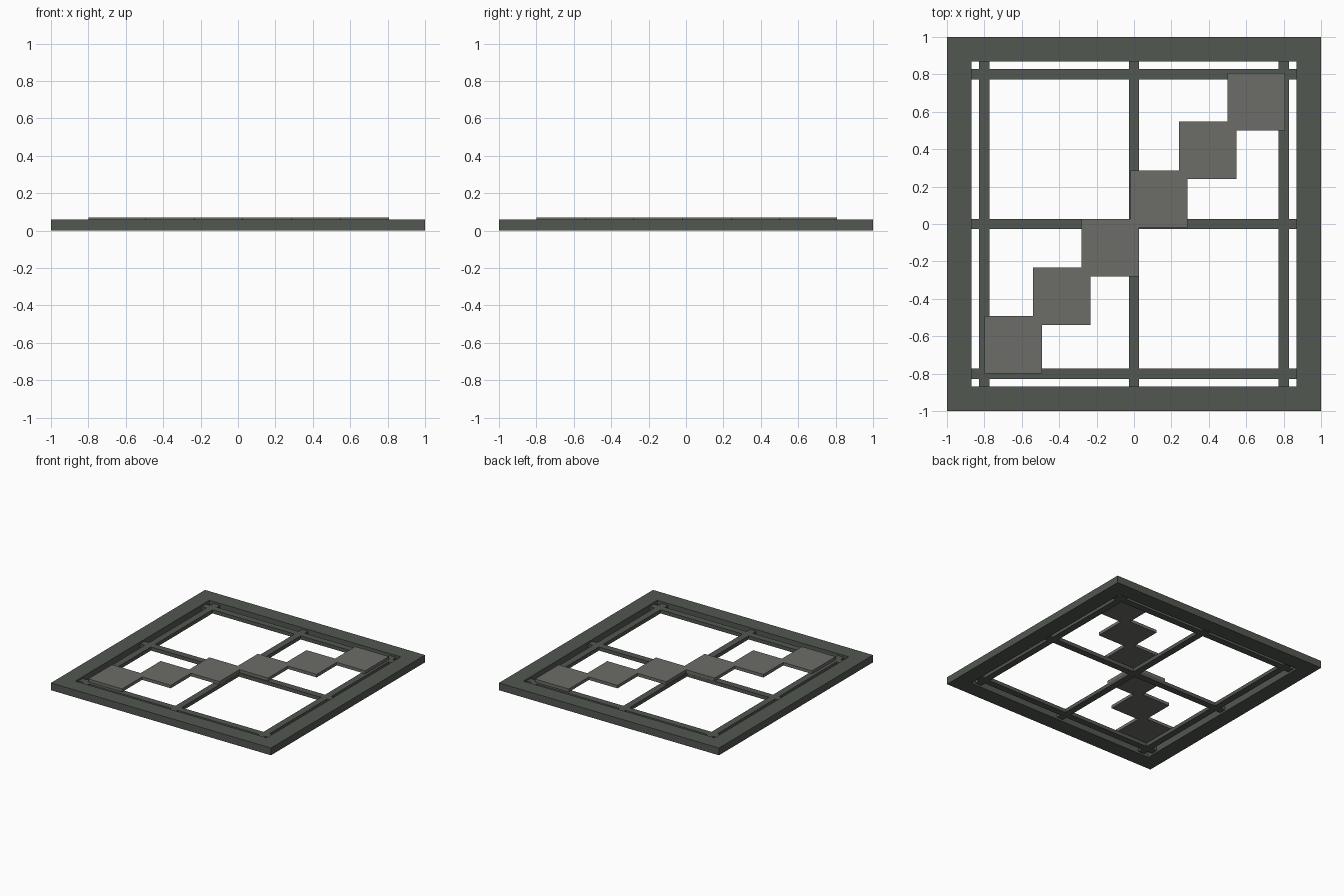
import bpy

if "Cube" in bpy.data.objects:
    bpy.data.objects.remove(bpy.data.objects["Cube"])


def box(name, x0, x1, y0, y1, z0, z1):
    bpy.ops.mesh.primitive_cube_add(size=1, location=((x0 + x1) / 2, (y0 + y1) / 2, (z0 + z1) / 2))
    ob = bpy.context.object
    ob.name = name
    ob.scale = (x1 - x0, y1 - y0, z1 - z0)
    bpy.ops.object.transform_apply(location=False, rotation=False, scale=True)
    m = bpy.data.materials.get(mat_for(name))
    ob.data.materials.append(m)
    return ob


def mat_for(name):
    return "plate_metal" if name.startswith("step") else "frame_metal"


for n, c in (("frame_metal", (0.085, 0.095, 0.08, 1)), ("plate_metal", (0.15, 0.155, 0.14, 1))):
    bpy.data.materials.new(n).diffuse_color = c

# outer border rails
I, H = 0.87, 0.06
for s, side in ((-1, "low"), (1, "high")):
    a, b = sorted((s * I, s))
    box("border_y_" + side, -1, 1, a, b, 0, H)
    box("border_x_" + side, a, b, -I, I, 0, H)

# inner grid bars, both directions
W = 0.0275
for c in (-0.8, 0, 0.8):
    box("bar_along_x", -I, I, c - W, c + W, 0.015, 0.045)
    box("bar_along_y", c - W, c + W, -I, I, 0.015, 0.045)

# diagonal chain of square plates
for i in range(6):
    a = -0.80 + 0.26 * i
    box("step_plate", a, a + 0.307, a, a + 0.307, 0.045, 0.07)

for m in bpy.data.materials:
    if m.users and not m.is_grease_pencil:
        m.use_nodes = True
        m.node_tree.nodes["Principled BSDF"].inputs["Base Color"].default_value = m.diffuse_color
